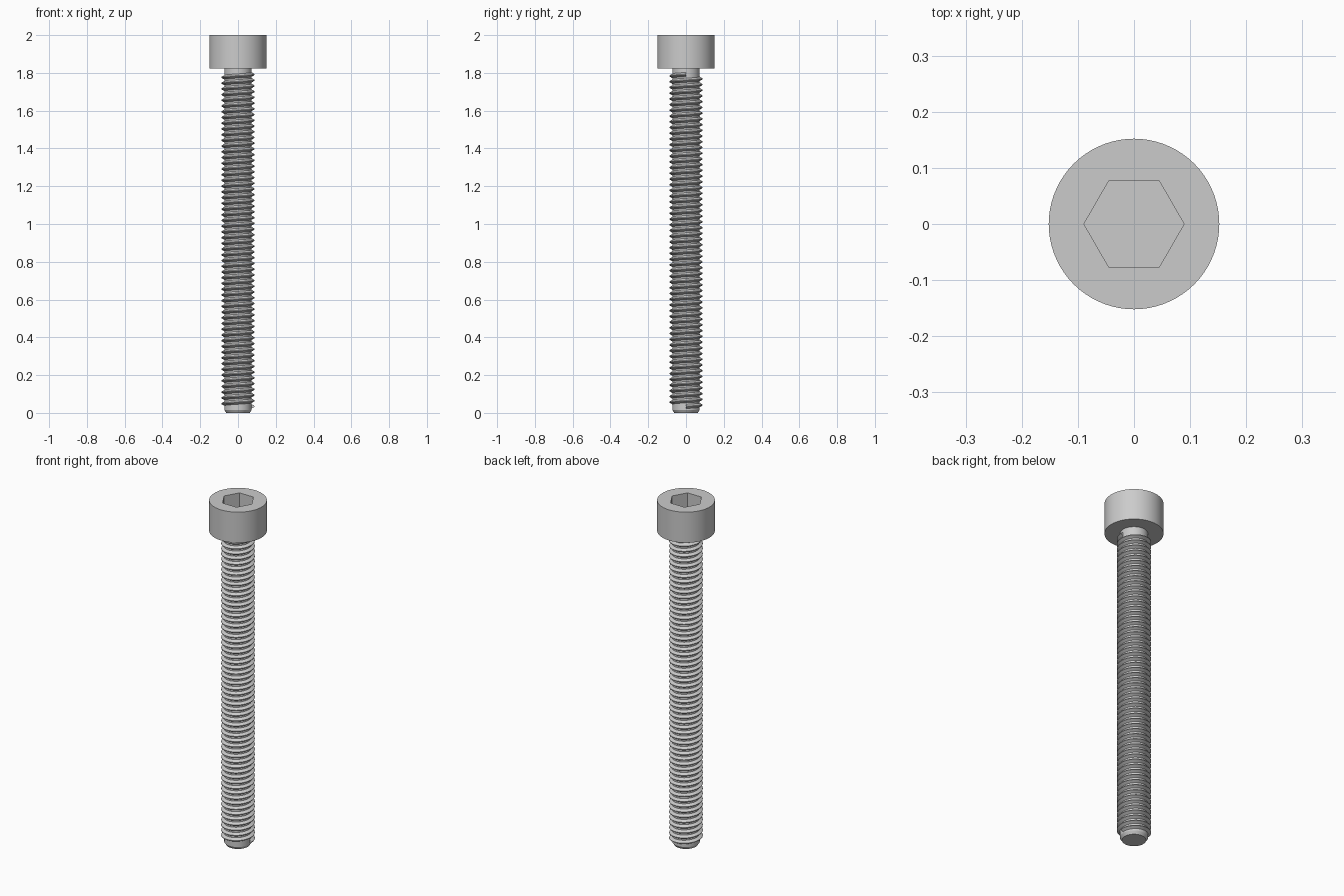
import bpy, bmesh
from math import cos, sin, pi, radians

if "Cube" in bpy.data.objects:
    bpy.data.objects.remove(bpy.data.objects["Cube"])

# One plain steel colour
steel = bpy.data.materials.new("steel_grey")
steel.use_nodes = True
steel.diffuse_color = (0.6, 0.6, 0.6, 1)
steel.node_tree.nodes["Principled BSDF"].inputs["Base Color"].default_value = (0.6, 0.6, 0.6, 1)

SIDES = 72
HEAD_R, HEAD_Z, TOP = 0.152, 1.822, 2.0
ROOT_R, CREST_R = 0.0725, 0.0885
PITCH, TURNS, START = 0.0303, 58, 0.034


def finish(bm, name):
    """Turn the bmesh into a smooth-shaded object with sharp edges kept."""
    bmesh.ops.recalc_face_normals(bm, faces=bm.faces)
    mesh = bpy.data.meshes.new(name)
    bm.to_mesh(mesh)
    bm.free()
    mesh.materials.append(steel)
    obj = bpy.data.objects.new(name, mesh)
    bpy.context.collection.objects.link(obj)
    bpy.ops.object.select_all(action='DESELECT')
    obj.select_set(True)
    bpy.context.view_layer.objects.active = obj
    bpy.ops.object.shade_smooth_by_angle(angle=radians(30))
    return obj


def loft(bm, rings):
    """Bridge consecutive closed rings of points and cap both ends."""
    loops = [[bm.verts.new(p) for p in ring] for ring in rings]
    for a, b in zip(loops, loops[1:]):
        for i in range(len(a)):
            j = (i + 1) % len(a)
            bm.faces.new((a[i], a[j], b[j], b[i]))
    bm.faces.new(loops[0])
    bm.faces.new(loops[-1])


def circle(r, z):
    angles = [2 * pi * i / SIDES for i in range(SIDES)]
    return [(r * cos(t), r * sin(t), z) for t in angles]


def hexagon(flat, z):
    """Hexagon with corners on the x axis, sampled at the circle's angles."""
    ring = []
    for i in range(SIDES):
        t = 2 * pi * i / SIDES
        r = flat / cos(t % (pi / 3) - pi / 6)
        ring.append((r * cos(t), r * sin(t), z))
    return ring


# Cylindrical head with a hex socket
bm = bmesh.new()
loft(bm, [circle(HEAD_R, HEAD_Z), circle(HEAD_R, TOP),
          hexagon(0.0773, TOP), hexagon(0.0773, TOP - 0.1)])
finish(bm, "socket_head")

# Shank core with a chamfered tip
bm = bmesh.new()
loft(bm, [circle(0.062, 0), circle(ROOT_R, 0.016), circle(ROOT_R, HEAD_Z + 0.01)])
finish(bm, "shank_core")

# Right-handed helical thread, a trapezoid swept up the core
STEPS = 48
crest = PITCH / 16
base_r = ROOT_R - 0.002
base = crest + (CREST_R - base_r) * 0.577
profile = [(base_r, -base), (CREST_R, -crest), (CREST_R, crest), (base_r, base)]
rings = []
for i in range(STEPS * TURNS + 1):
    t = 2 * pi * i / STEPS
    z = START + PITCH * i / STEPS
    rings.append([(r * cos(t), r * sin(t), z + dz) for r, dz in profile])
bm = bmesh.new()
loft(bm, rings)
finish(bm, "helical_thread")
